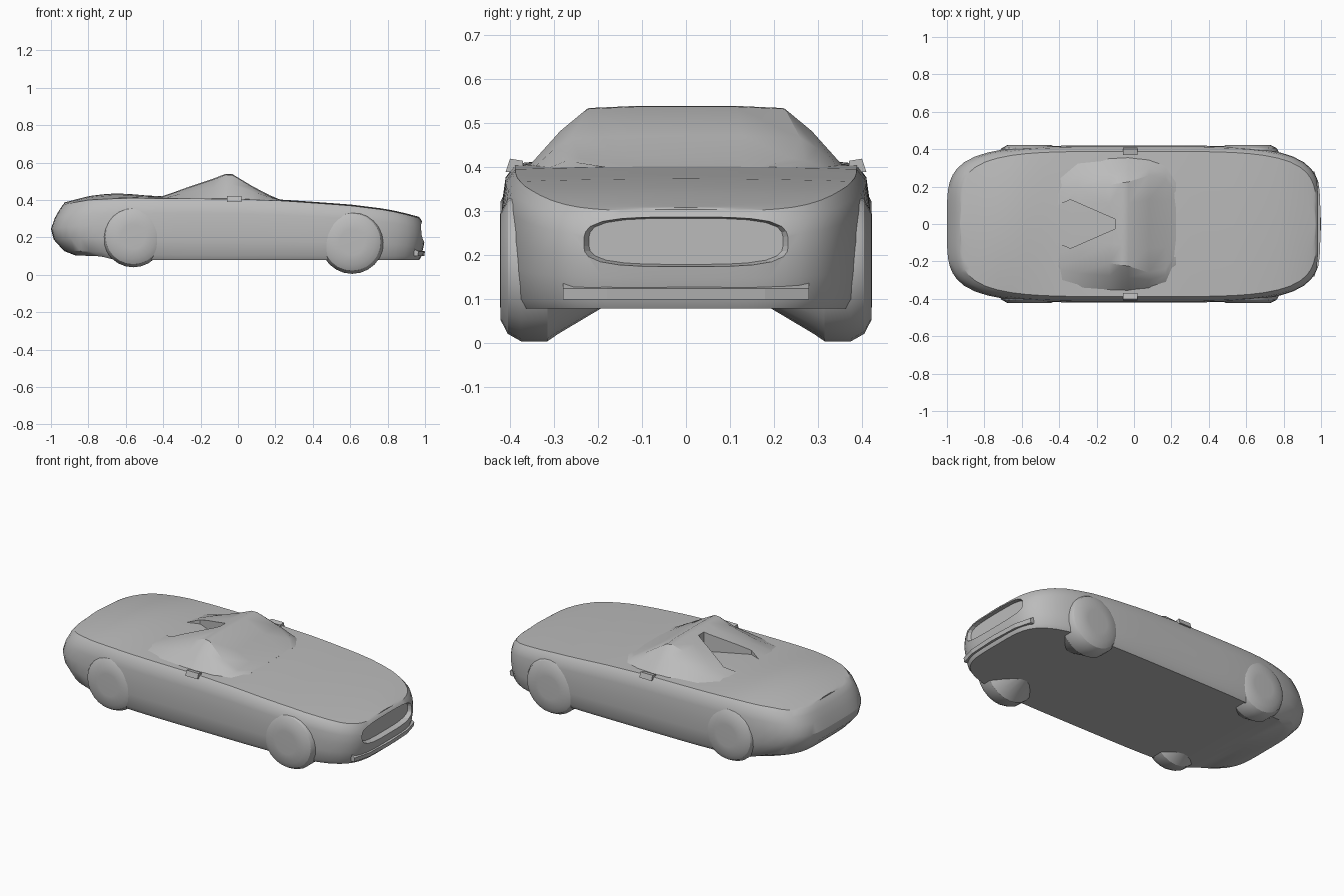
import bpy, bmesh, math
from mathutils import Vector

cube = bpy.data.objects.get("Cube")
if cube:
    bpy.data.objects.remove(cube)

paint = bpy.data.materials.new("plain_grey")
paint.use_nodes = True
GREY = (0.5, 0.5, 0.5, 1)
paint.diffuse_color = GREY
paint.node_tree.nodes["Principled BSDF"].inputs["Base Color"].default_value = GREY


def lerp(table, x):
    """Piecewise linear lookup in a list of (x, value) pairs."""
    for (a, va), (b, vb) in zip(table, table[1:]):
        if x <= b:
            t = max(0, (x - a) / (b - a))
            return va + (vb - va) * t
    return table[-1][1]


def loft(name, rings, closed=True, caps=True):
    """Skin a list of equally long point rings into a solid."""
    bm = bmesh.new()
    rows = [[bm.verts.new(p) for p in ring] for ring in rings]
    n = len(rows[0])
    for low, high in zip(rows, rows[1:]):
        for i in range(n if closed else n - 1):
            j = (i + 1) % n
            bm.faces.new((low[i], low[j], high[j], high[i]))
    if caps:
        bm.faces.new(rows[0])
        bm.faces.new(rows[-1])
    bmesh.ops.remove_doubles(bm, verts=bm.verts, dist=0.0008)
    bmesh.ops.recalc_face_normals(bm, faces=bm.faces)
    mesh = bpy.data.meshes.new(name)
    bm.to_mesh(mesh)
    bm.free()
    obj = bpy.data.objects.new(name, mesh)
    bpy.context.collection.objects.link(obj)
    mesh.materials.append(paint)
    return obj


def cut(obj, cutter):
    mod = obj.modifiers.new("cut", "BOOLEAN")
    mod.operation = "DIFFERENCE"
    mod.solver = "EXACT"
    mod.object = cutter
    cutter.hide_render = True
    cutter.hide_viewport = True


def smooth(obj, angle):
    bpy.ops.object.select_all(action="DESELECT")
    obj.select_set(True)
    bpy.context.view_layer.objects.active = obj
    bpy.ops.object.shade_smooth_by_angle(angle=math.radians(angle))


# Body: stacked rounded plan outlines, squeezed to the centre line above and below
SHOULDER = [(-1, .36), (-.94, .375), (-.8, .40), (-.6, .41), (0, .405),
            (.25, .395), (.6, .37), (.8, .345), (.9, .322), (1, .295)]
CROWN = [(-1, .004), (-.9, .012), (-.68, .03), (-.45, .012), (0, .006), (1, .006)]
FLOOR = [(-.9, .105), (-.72, .098), (-.66, .08), (1, .08)]
SEGMENTS = 88


def outline(back, front, width, height):
    ring = []
    for i in range(SEGMENTS):
        a = math.tau * i / SEGMENTS
        c, s = math.cos(a), math.sin(a)
        r = (abs(c) ** 4.4 + abs(s) ** 4.4) ** (-1 / 4.4)
        x = (front + back) / 2 + (front - back) / 2 * r * c
        ring.append((x, width * r * s, height(x)))
    return ring


def level(f):
    return lambda x: lerp(FLOOR, x) + f * (lerp(SHOULDER, x) - lerp(FLOOR, x))


def deck(k):
    return lambda x: lerp(SHOULDER, x) + lerp(CROWN, x) * (1 - k * k)


layers = [(-.87, .97, 0, 0), (-.87, .97, .395, 0), (-.93, .98, .41, .08),
          (-.985, .992, .418, .32), (-1, 1, .42, .55), (-.98, .997, .417, .76),
          (-.955, .988, .41, .91), (-.935, .975, .388, 1)]
rings = [outline(b, f, w, level(h)) for b, f, w, h in layers]
for k in (.85, .6, .3, 0):
    rings.append(outline(-.93, .97, .388 * k, deck(k)))
body = loft("body", rings, caps=False)

# Grille opening: shallow rounded recess in the nose
recess = []
for x, grow in ((.962, .9), (1.02, 1.05)):
    ring = []
    for i in range(32):
        a = math.tau * i / 32
        c, s = math.cos(a), math.sin(a)
        r = (abs(c) ** 3.5 + abs(s) ** 3.5) ** (-1 / 3.5)
        ring.append((x, .245 * grow * r * c, .232 + .058 * grow * r * s))
    recess.append(ring)
cut(body, loft("grille_cutter", recess))
smooth(body, 32)

# Bumper lip under the grille
lip = [[(x, y, z) for x, z in ((.94, .1), (.996 - d, .1), (1 - d, .125), (.94, .14))]
       for y, d in ((-.28, .035), (-.18, .008), (0, 0), (.18, .008), (.28, .035))]
loft("bumper_lip", lip)

# Cabin: windscreen rising to a peak, then sloping down to the rear deck
stations = [(.225, .22, .15, .402), (.17, .31, .24, .425), (.08, .345, .26, .472),
            (-.03, .36, .225, .538), (-.065, .36, .22, .54), (-.13, .36, .21, .515),
            (-.3, .35, .19, .458), (-.43, .32, .17, .412)]
sections = []
for x, wide, narrow, top in stations:
    mid = (wide * .45 + narrow * .55)
    half = [(wide, .37), (wide, .40), (mid, .40 + (top - .40) * .6),
            (narrow, top - .005), (narrow * .5, top)]
    right = [(x, -y, z) for y, z in half]
    sections.append([(x, y, z) for y, z in half] + right[::-1])
cabin = loft("cabin", sections)

# Cockpit opening behind the windscreen
plan = [(-.1, -.025), (-.1, .025), (-.34, .13), (-.41, .1), (-.41, -.1), (-.34, -.13)]
cut(cabin, loft("cockpit_cutter", [[(x, y, z) for x, y in plan] for z in (.3, .7)]))
smooth(cabin, 28)


# Wheels: turned shapes tapering inwards into the floor
def wheel(name, x, z, radius, side):
    profile = [(.19, .55), (.29, .9), (.315, 1), (.375, 1), (.405, .9), (.421, .72), (.423, .4)]
    rings = []
    for y, r in profile:
        rings.append([(x + radius * r * math.cos(math.tau * i / 24), side * y,
                       z + radius * r * math.sin(math.tau * i / 24)) for i in range(24)])
    smooth(loft(name, rings), 30)


for side, label in ((1, "left"), (-1, "right")):
    wheel("front_wheel_" + label, .61, .175, .17, side)
    wheel("rear_wheel_" + label, -.56, .205, .165, side)
    # Small door mirror stubs on the shoulder
    stub = [[(x, side * y, z) for y, z in ((.37, .39), (.41, .39), (.4, .42), (.37, .415))]
            for x in (-.06, .02)]
    loft("mirror_" + label, stub)
